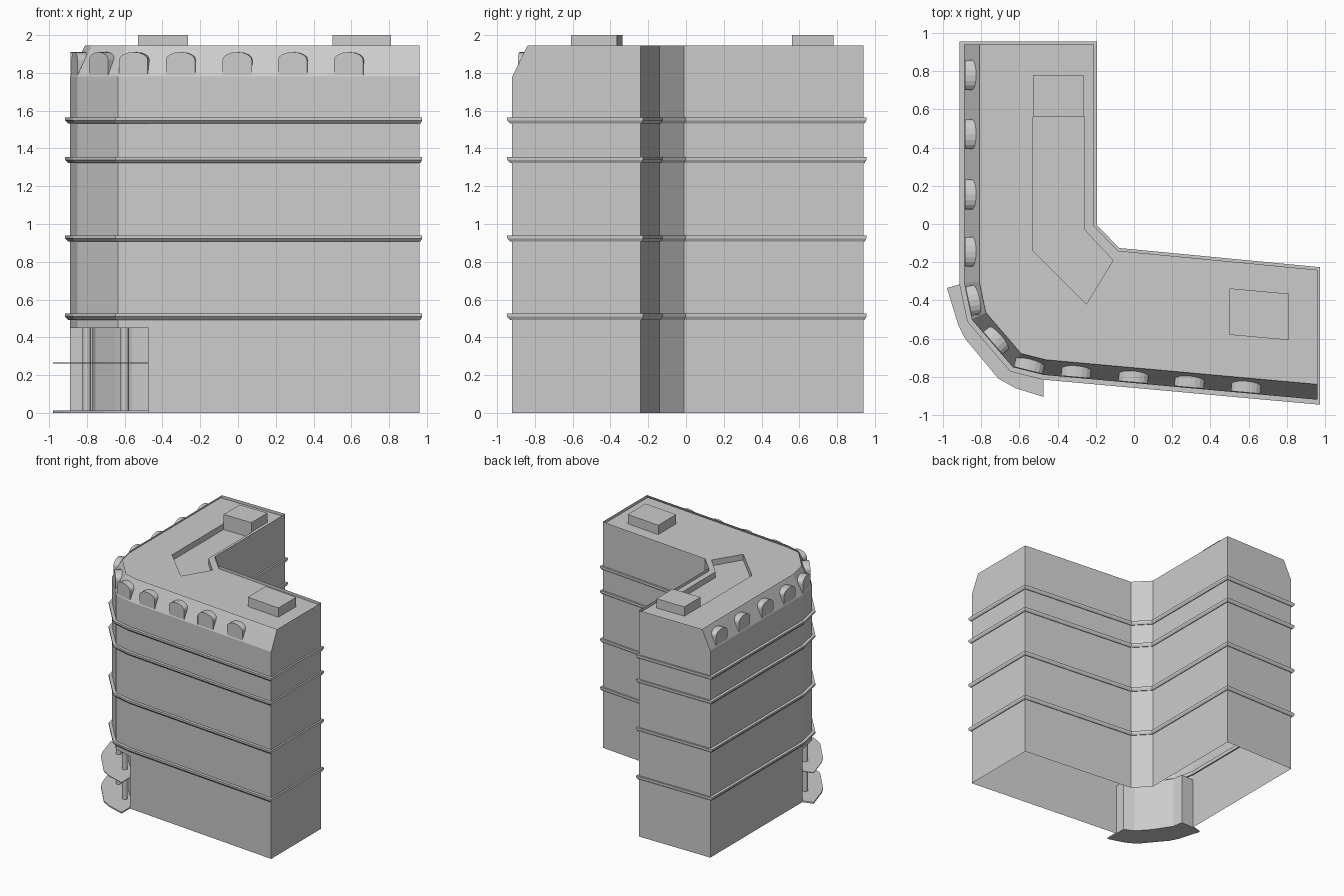
import bpy, bmesh, math
from mathutils import Vector

if "Cube" in bpy.data.objects:
    bpy.data.objects.remove(bpy.data.objects["Cube"])

# wall plan, counter-clockwise; points 1..4 form the chamfered street corner
PLAN = [(-.89, .94), (-.89, -.31), (-.85, -.50), (-.635, -.75), (-.475, -.79),
        (.96, -.92), (.96, -.24), (-.085, -.14), (-.21, -.01), (-.21, .94)]
EDGE = [1, 1, 1, 1, 1, 0, 0, 0, 0, 0]          # 1 = street side
# back wall of the entrance recess
RECESS = [(-.77, -.31), (-.755, -.40), (-.65, -.56), (-.56, -.66), (-.475, -.70)]


def offset(pts, dists):
    """Move every edge outward by its own distance and re-intersect."""
    n, out = len(pts), []
    for i in range(n):
        a, b, c = (Vector(pts[(i + k) % n]) for k in (-1, 0, 1))
        d1, d2 = (b - a).normalized(), (c - b).normalized()
        n1, n2 = Vector((d1.y, -d1.x)), Vector((d2.y, -d2.x))
        r1, r2 = dists[i - 1], dists[i]
        det = n1.x * n2.y - n1.y * n2.x
        out.append((b.x + (r1 * n2.y - r2 * n1.y) / det,
                    b.y + (n1.x * r2 - n2.x * r1) / det))
    return out


def finish(name, bm):
    me = bpy.data.meshes.new(name)
    bm.to_mesh(me)
    bm.free()
    ob = bpy.data.objects.new(name, me)
    bpy.context.collection.objects.link(ob)
    return ob


def ring(bm, pts, z):
    return [bm.verts.new((x, y, z)) for x, y in pts]


def bridge(bm, lo, hi, skip=()):
    n = len(lo)
    for i in range(n):
        if i not in skip:
            j = (i + 1) % n
            bm.faces.new((lo[i], lo[j], hi[j], hi[i]))


def prism(name, pts, z0, z1):
    bm = bmesh.new()
    lo, hi = ring(bm, pts, z0), ring(bm, pts, z1)
    bridge(bm, lo, hi)
    bm.faces.new(lo[::-1])
    bm.faces.new(hi)
    bmesh.ops.recalc_face_normals(bm, faces=bm.faces[:])
    return finish(name, bm)


# building shell: open underneath, mansard slope on the street sides
bm = bmesh.new()
top = offset(PLAN, [-.08 * e for e in EDGE])
mid = [Vector(a).lerp(Vector(b), .14 / .165) for a, b in zip(PLAN, top)]
base, head = ring(bm, PLAN, 0), ring(bm, PLAN, .45)
bridge(bm, base, head, skip=(1, 2, 3))
eave, roof, rim = ring(bm, PLAN, 1.78), ring(bm, mid, 1.92), ring(bm, top, 1.945)
bridge(bm, head, eave)
bridge(bm, eave, roof)
bridge(bm, roof, rim)
# entrance recess walls and ceiling
r0 = [base[1]] + ring(bm, RECESS, 0) + [base[4]]
r1 = [head[1]] + ring(bm, RECESS, .45) + [head[4]]
for i in range(len(r0) - 1):
    bm.faces.new((r0[i], r0[i + 1], r1[i + 1], r1[i]))
bm.faces.new(r1 + [head[3], head[2]])
for v in (base[2], base[3]):
    bm.verts.remove(v)
# roof deck with a sunken well
WELL = [(-.53, .56), (-.53, -.14), (-.25, -.42), (-.11, -.19), (-.26, -.03), (-.26, .56)]
w1, w0 = ring(bm, WELL, 1.92), ring(bm, WELL, 1.87)
edges = []
for loop in (roof, w1):
    for a, b in zip(loop, loop[1:] + loop[:1]):
        edges.append(bm.edges.get((a, b)) or bm.edges.new((a, b)))
res = bmesh.ops.triangle_fill(bm, edges=edges, use_beauty=True, use_dissolve=False)
deck = [f for f in res['geom'] if isinstance(f, bmesh.types.BMFace)]
for f in deck:
    f.normal_update()
    if f.normal.z < 0:
        f.normal_flip()
bmesh.ops.dissolve_limit(bm, angle_limit=.001, verts=[],
                         edges=list({e for f in deck for e in f.edges if e not in edges}))
bridge(bm, w1, w0)
bm.faces.new(w0)
finish("building_shell", bm)

# string courses with a bevelled underside
for k, z in enumerate((.525, .94, 1.355, 1.565)):
    bm = bmesh.new()
    d = [.025 if e else .015 for e in EDGE]
    full, half = offset(PLAN, d), offset(PLAN, [v * .4 for v in d])
    inner = offset(PLAN, [-.012] * len(PLAN))
    loops = [ring(bm, inner, z - .032), ring(bm, half, z - .032),
             ring(bm, full, z - .016), ring(bm, full, z), ring(bm, inner, z)]
    for a, b in zip(loops, loops[1:] + loops[:1]):
        bridge(bm, a, b)
    bmesh.ops.recalc_face_normals(bm, faces=bm.faces[:])
    finish(f"string_course_{k + 1}", bm)


# arched dormers: profile extruded inward from the wall plane
def dormer(i, x, y, edge):
    a, b = Vector(PLAN[edge]), Vector(PLAN[edge + 1])
    t = (b - a).normalized()
    inward = Vector((-t.y, t.x))
    c = a + t * (Vector((x, y)) - a).dot(t) + inward * .004
    prof = [(-.078, 1.78), (.078, 1.78)]
    for k in range(9):
        ang = math.pi * k / 8
        prof.append((.078 * math.cos(ang), 1.868 + .042 * math.sin(ang)))
    bm = bmesh.new()
    rows = []
    for depth in (0, .075):
        rows.append([bm.verts.new((*(c + t * u + inward * depth), z)) for u, z in prof])
    bridge(bm, rows[0], rows[1])
    bm.faces.new(rows[0])
    bm.faces.new(rows[1][::-1])
    bmesh.ops.recalc_face_normals(bm, faces=bm.faces[:])
    finish(f"dormer_{i}", bm)


spots = [(-.89, y, 0) for y in (.78, .47, .155, -.145)]
spots += [(-.87, -.405, 1), (-.74, -.625, 2), (-.555, -.77, 3)]
spots += [(x, -.79 - (x + .475) * .0906, 4) for x in (-.305, -.005, .288, .585)]
for i, s in enumerate(spots):
    dormer(i + 1, *s)

# entrance floor slab and thin canopy
SLAB = [(-.98, -.335), (-.92, -.53), (-.885, -.60), (-.71, -.81), (-.62, -.86),
        (-.475, -.905)] + RECESS[::-1] + [(-.89, -.31)]
prism("entrance_floor", SLAB, 0, .012)
prism("entrance_canopy", SLAB, .262, .268)

# entrance columns
for i, (x, y) in enumerate([(-.80, -.48), (-.60, -.68)]):
    bpy.ops.mesh.primitive_cylinder_add(vertices=16, radius=.022, depth=.45,
                                        location=(x, y, .225))
    bpy.context.object.name = f"entrance_column_{i + 1}"
    bpy.ops.object.shade_smooth_by_angle()

# rooftop plant boxes
prism("roof_box_north", [(-.53, .56), (-.265, .56), (-.265, .78), (-.53, .78)], 1.92, 2)
prism("roof_box_east", [(.50, -.58), (.81, -.608), (.81, -.365), (.50, -.337)], 1.92, 2)
